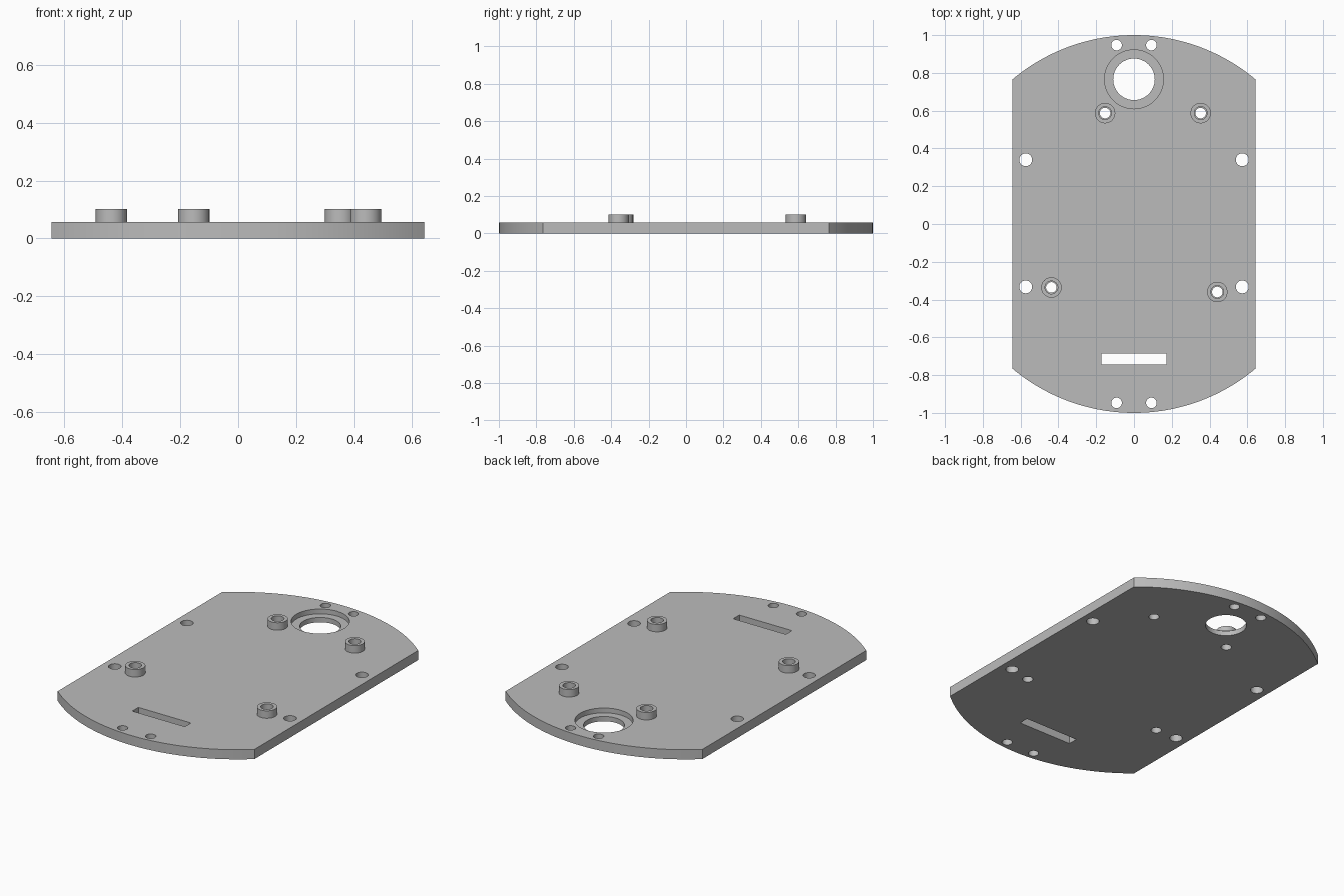
import bpy, bmesh, math

THICK, TOP = 0.057, 0.101
HALF_W = 0.643

cube = bpy.data.objects.get("Cube")
if cube:
    bpy.data.objects.remove(cube, do_unlink=True)

grey = bpy.data.materials.new("plain_grey")
grey.use_nodes = True
grey.diffuse_color = (0.5, 0.5, 0.5, 1)
grey.node_tree.nodes["Principled BSDF"].inputs["Base Color"].default_value = (0.5, 0.5, 0.5, 1)


def make_object(name, bm):
    bmesh.ops.recalc_face_normals(bm, faces=bm.faces)
    mesh = bpy.data.meshes.new(name)
    bm.to_mesh(mesh)
    bm.free()
    mesh.materials.append(grey)
    obj = bpy.data.objects.new(name, mesh)
    bpy.context.collection.objects.link(obj)
    return obj


def circle(r, cx=0, cy=0, n=48):
    return [(cx + r * math.cos(math.tau * i / n), cy + r * math.sin(math.tau * i / n)) for i in range(n)]


def add_prism(bm, outline, z0, z1):
    face = bm.faces.new([bm.verts.new((x, y, z0)) for x, y in outline])
    new = bmesh.ops.extrude_face_region(bm, geom=[face])["geom"]
    verts = [v for v in new if isinstance(v, bmesh.types.BMVert)]
    bmesh.ops.translate(bm, verts=verts, vec=(0, 0, z1 - z0))


def smooth(obj):
    bpy.ops.object.select_all(action='DESELECT')
    obj.select_set(True)
    bpy.context.view_layer.objects.active = obj
    bpy.ops.object.shade_smooth_by_angle(angle=math.radians(30))


# Base plate: a unit disc trimmed by two straight sides
limit = math.asin(HALF_W)
arc = [limit - 2 * limit * i / 48 for i in range(49)]
outline = [(math.sin(a), math.cos(a)) for a in arc]
outline += [(-x, -y) for x, y in outline]
bm = bmesh.new()
add_prism(bm, outline, 0, THICK)
plate = make_object("base_plate", bm)

# Through holes, slot and the stepped round opening
standoffs = [(-0.153, 0.587), (0.353, 0.587), (-0.437, -0.336), (0.441, -0.36)]
holes = [(x, y, 0.028) for x, y in standoffs]
for s in (-1, 1):
    holes += [(s * 0.092, 0.947, 0.028), (s * 0.092, -0.947, 0.028)]
    holes += [(s * 0.573, 0.34, 0.034), (s * 0.573, -0.333, 0.034)]
holes.append((0, 0.766, 0.11))

through = bmesh.new()
for x, y, r in holes:
    add_prism(through, circle(r, x, y), -0.1, 0.2)
add_prism(through, [(-0.172, -0.743), (0.172, -0.743), (0.172, -0.686), (-0.172, -0.686)], -0.1, 0.2)
recess = bmesh.new()
add_prism(recess, circle(0.156, 0, 0.766), THICK / 2, 0.2)

cutters = [make_object("through_cutter", through), make_object("recess_cutter", recess)]
for cutter in cutters:
    cutter.hide_render = True
    mod = plate.modifiers.new(cutter.name, 'BOOLEAN')
    mod.operation, mod.solver, mod.object = 'DIFFERENCE', 'EXACT', cutter

# Bake the cuts and drop the cutters
graph = bpy.context.evaluated_depsgraph_get()
cut_mesh = bpy.data.meshes.new_from_object(plate.evaluated_get(graph))
plate.modifiers.clear()
plate.data = cut_mesh
for cutter in cutters:
    bpy.data.objects.remove(cutter, do_unlink=True)
smooth(plate)

# Hollow standoffs seated on the plate
for i, (cx, cy) in enumerate(standoffs):
    bm = bmesh.new()
    rings = [[bm.verts.new((x, y, z)) for x, y in circle(r, cx, cy)]
             for r, z in ((0.054, THICK), (0.054, TOP), (0.034, TOP), (0.034, THICK))]
    for a, b in zip(rings, rings[1:] + rings[:1]):
        for k in range(len(a)):
            j = (k + 1) % len(a)
            bm.faces.new((a[k], a[j], b[j], b[k]))
    smooth(make_object(f"standoff_{i + 1}", bm))
